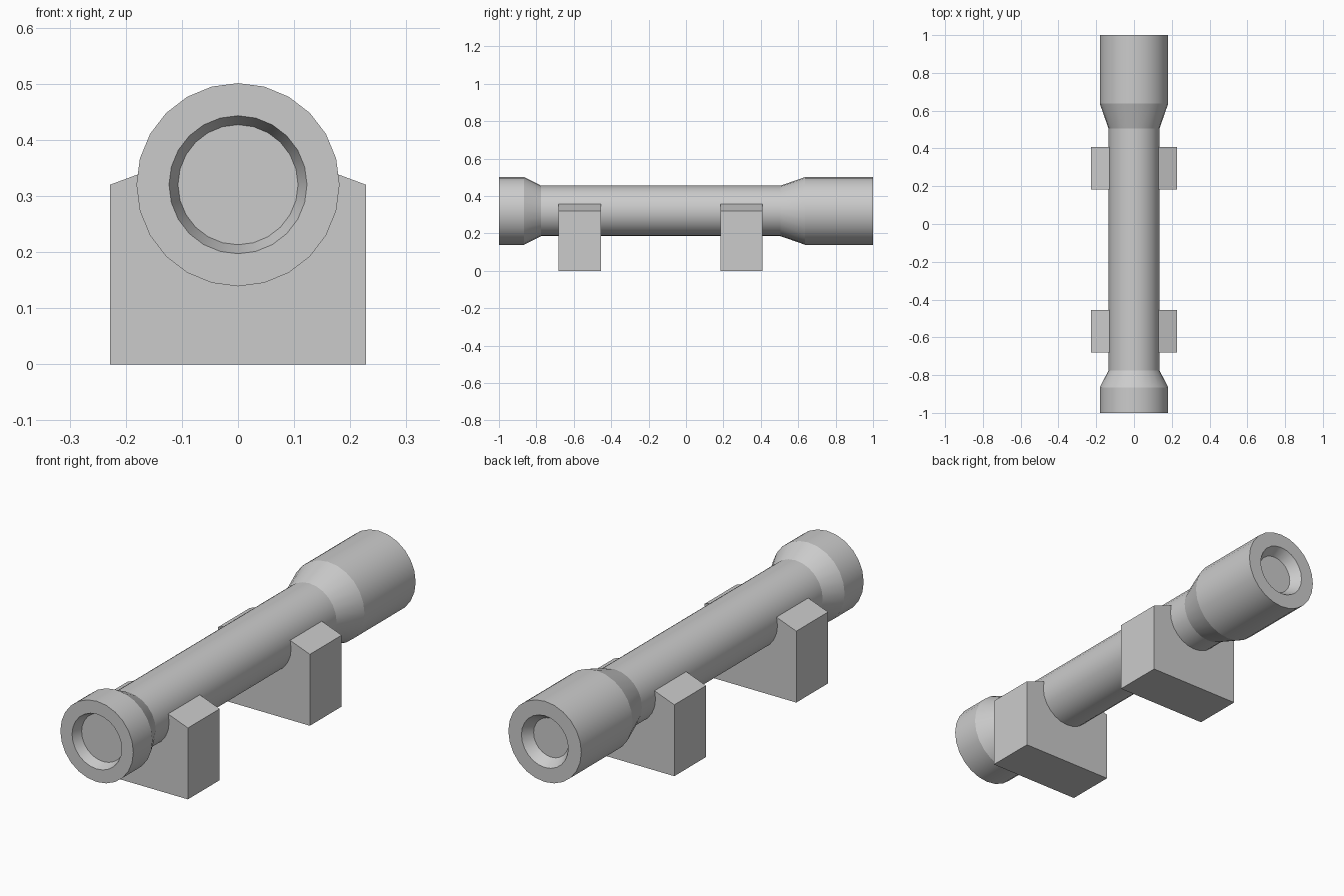
import bpy, bmesh, math

if "Cube" in bpy.data.objects:
    bpy.data.objects.remove(bpy.data.objects["Cube"])

AXIS_Z = 0.32
SIDES = 24


def finish(name, bm, smooth=False):
    bmesh.ops.recalc_face_normals(bm, faces=bm.faces)
    mesh = bpy.data.meshes.new(name)
    bm.to_mesh(mesh)
    bm.free()
    obj = bpy.data.objects.new(name, mesh)
    bpy.context.collection.objects.link(obj)
    if smooth:
        bpy.ops.object.select_all(action='DESELECT')
        obj.select_set(True)
        bpy.context.view_layer.objects.active = obj
        bpy.ops.object.shade_smooth_by_angle(angle=math.radians(17))
    return obj


def lathe(name, profile):
    """Revolve (y, radius) points around the scope axis and cap both ends."""
    bm = bmesh.new()
    rings = []
    for y, r in profile:
        rings.append([bm.verts.new((r * math.sin(math.tau * i / SIDES), y,
                                    AXIS_Z + r * math.cos(math.tau * i / SIDES)))
                      for i in range(SIDES)])
    for a, b in zip(rings, rings[1:]):
        for i in range(SIDES):
            j = (i + 1) % SIDES
            bm.faces.new((a[i], a[j], b[j], b[i]))
    bm.faces.new(rings[0])
    bm.faces.new(rings[-1])
    return finish(name, bm, smooth=True)


def mount(name, y_mid, width=0.225):
    """Cradle block: sloped shoulders with a round seat under the tube."""
    outline = [(-0.228, 0), (0.228, 0), (0.228, 0.32), (0.126, 0.358)]
    for i in range(13):
        a = math.tau * i / SIDES
        outline.append((0.131 * math.cos(a), AXIS_Z - 0.131 * math.sin(a)))
    outline += [(-0.126, 0.358), (-0.228, 0.32)]
    bm = bmesh.new()
    face = bm.faces.new([bm.verts.new((x, y_mid - width / 2, z)) for x, z in outline])
    ext = bmesh.ops.extrude_face_region(bm, geom=[face], use_keep_orig=True)
    verts = [g for g in ext['geom'] if isinstance(g, bmesh.types.BMVert)]
    bmesh.ops.translate(bm, verts=verts, vec=(0, width, 0))
    return finish(name, bm)


# Scope tube with flared ends and recessed lenses
lathe("scope_tube", [
    (-0.955, 0.107), (-1.0, 0.123), (-1.0, 0.181), (-0.865, 0.181),
    (-0.775, 0.135), (0.505, 0.135), (0.637, 0.181), (1.0, 0.181),
    (1.0, 0.116), (0.955, 0.087)])

# Two mounting blocks
mount("rear_mount", -0.568)
mount("front_mount", 0.296)
